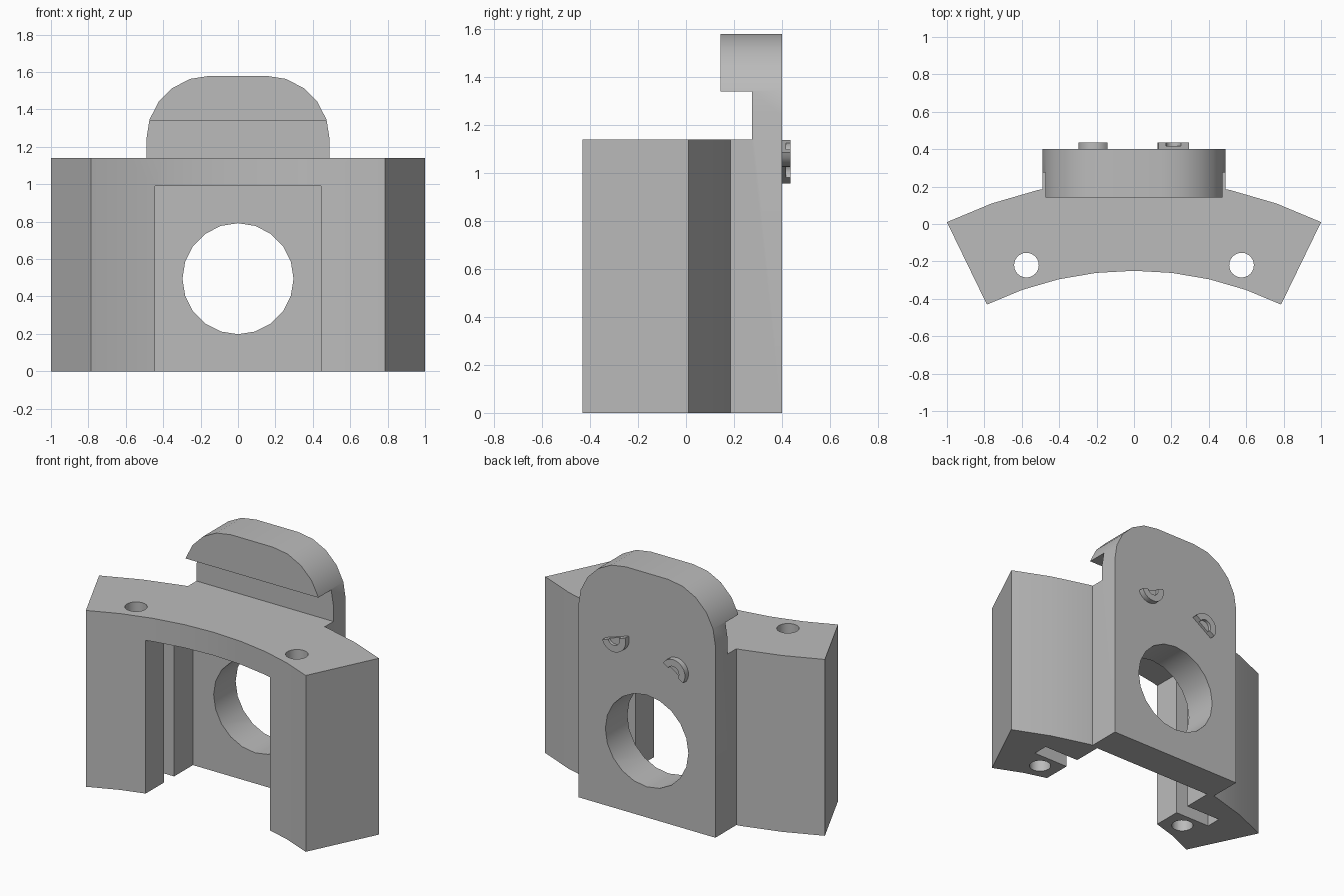
import bpy, bmesh
from math import sin, cos, radians, hypot, atan2
from mathutils import Vector

default = bpy.data.objects.get("Cube")
if default:
    bpy.data.objects.remove(default, do_unlink=True)

grey = bpy.data.materials.new("plain grey")
grey.use_nodes = True
grey.diffuse_color = (0.5, 0.5, 0.5, 1)
grey.node_tree.nodes["Principled BSDF"].inputs["Base Color"].default_value = (0.5, 0.5, 0.5, 1)


def prism(name, points, axis, low, high):
    """Extrude a 2D outline along z (points are x, y) or along y (points are x, z)."""
    place = (lambda a, b, d: (a, b, d)) if axis == "z" else (lambda a, b, d: (a, d, b))
    bm = bmesh.new()
    base = bm.faces.new([bm.verts.new(place(a, b, low)) for a, b in points])
    top = bmesh.ops.extrude_face_region(bm, geom=[base])["geom"]
    shift = Vector(place(0, 0, high - low))
    bmesh.ops.translate(bm, vec=shift, verts=[v for v in top if isinstance(v, bmesh.types.BMVert)])
    bmesh.ops.recalc_face_normals(bm, faces=bm.faces)
    mesh = bpy.data.meshes.new(name)
    bm.to_mesh(mesh)
    bm.free()
    mesh.materials.append(grey)
    obj = bpy.data.objects.new(name, mesh)
    bpy.context.collection.objects.link(obj)
    return obj


def arc(cx, cy, r, start, end, steps):
    angles = [radians(start + (end - start) * i / steps) for i in range(steps + 1)]
    return [(cx + r * cos(a), cy + r * sin(a)) for a in angles]


def rect(x0, x1, y0, y1):
    return [(x0, y0), (x1, y0), (x1, y1), (x0, y1)]


def combine(target, tool, operation):
    """Apply a boolean and remove the tool object."""
    tool.hide_render = True
    mod = target.modifiers.new("boolean", "BOOLEAN")
    mod.operation, mod.solver, mod.object = operation, "EXACT", tool
    bpy.ops.object.select_all(action="DESELECT")
    bpy.context.view_layer.objects.active = target
    target.select_set(True)
    bpy.ops.object.modifier_apply(modifier=mod.name)
    bpy.data.objects.remove(tool, do_unlink=True)


def smooth(obj):
    bpy.ops.object.select_all(action="DESELECT")
    bpy.context.view_layer.objects.active = obj
    obj.select_set(True)
    bpy.ops.object.shade_smooth_by_angle(angle=radians(30))


# Curved block: a sector between two concentric arcs
BODY_TOP, CENTRE_Y = 1.14, -2.05
half = 25.9
sector = (arc(0, CENTRE_Y, 2.29, 90 - half, 90 + half, 8)
          + arc(0, CENTRE_Y, 1.80, 90 + half, 90 - half, 8))
body = prism("bracket_body", sector, "z", 0, BODY_TOP)

# Upright plate with rounded top and a forward lip
outline = ([(-0.49, 0), (0.49, 0)]
           + arc(0.15, 1.24, 0.34, 0, 90, 5)
           + arc(-0.15, 1.24, 0.34, 90, 180, 5))
plate = prism("back_plate", outline, "y", 0.143, 0.4)
notch = prism("lip_notch", rect(-0.6, 0.6, BODY_TOP, 1.34), "y", 0, 0.275)
combine(plate, notch, "DIFFERENCE")
combine(body, plate, "UNION")

# Front pocket with a side slot, open at the bottom
combine(body, prism("pocket", rect(-0.445, 0.445, -0.6, 0.175), "z", -0.1, 0.99), "DIFFERENCE")
combine(body, prism("side_slot", rect(-0.70, 0.70, -0.12, -0.017), "z", -0.1, 0.99), "DIFFERENCE")

# Large round window and two vertical pin holes
combine(body, prism("window", arc(0, 0.495, 0.297, 0, 342, 19), "y", 0, 0.6), "DIFFERENCE")
for side in (-1, 1):
    pin = prism("pin_hole", arc(side * 0.575, -0.22, 0.066, 0, 345, 23), "z", -0.1, 1.3)
    combine(body, pin, "DIFFERENCE")
smooth(body)

# Two small half-round catches on the back, each with a shallow recess
for name, x, z, start in (("left_catch", 0.212, 1.112, 162), ("right_catch", -0.212, 1.005, 34)):
    catch = prism(name, arc(x, z, 0.086, start, start + 180, 12), "y", 0.39, 0.436)
    recess = prism("recess", arc(x, z, 0.042, 0, 345, 23), "y", 0.417, 0.5)
    combine(catch, recess, "DIFFERENCE")
    smooth(catch)
